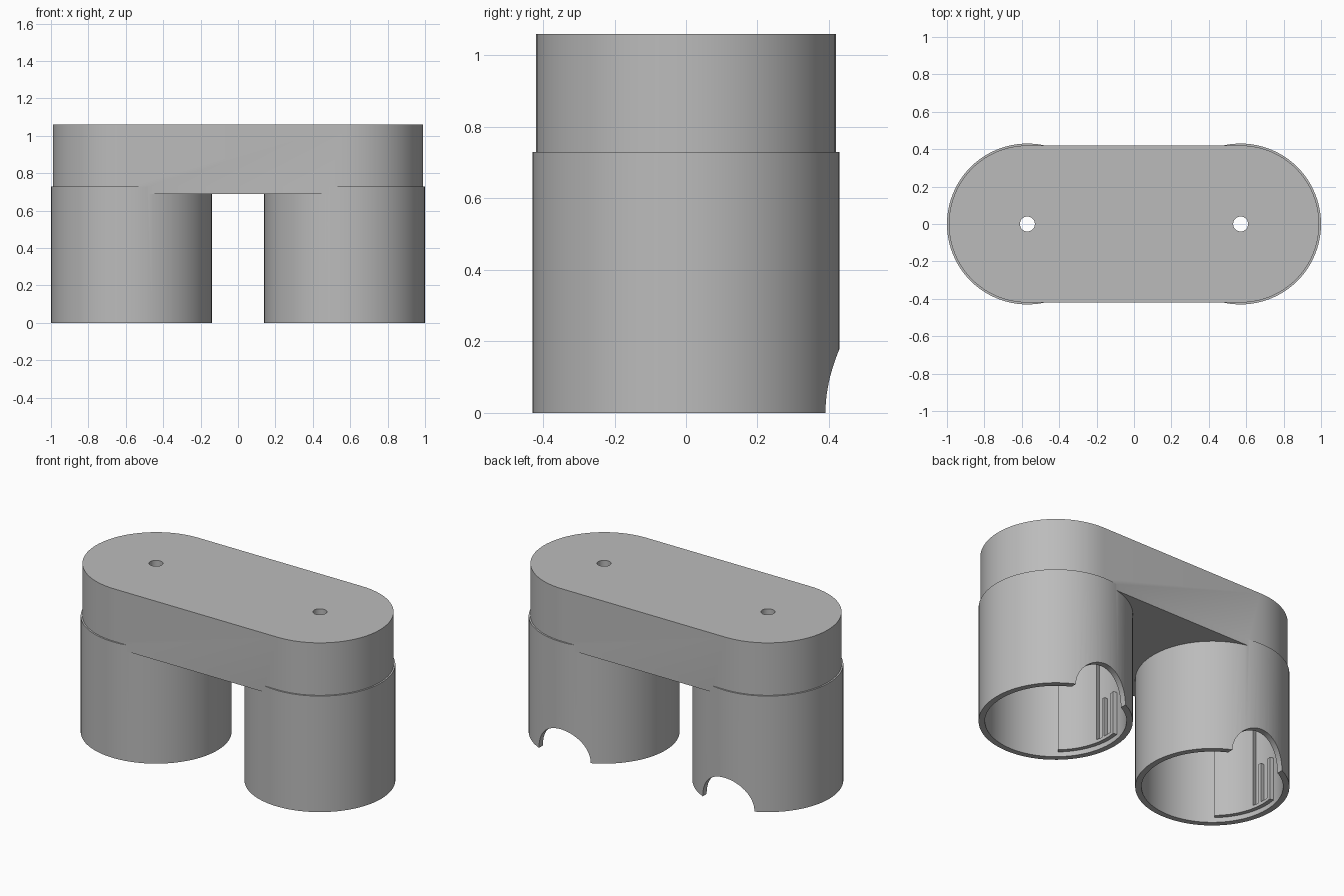
import bpy, bmesh
from math import cos, sin, pi, radians

if "Cube" in bpy.data.objects:
    bpy.data.objects.remove(bpy.data.objects["Cube"], do_unlink=True)

CX = 0.57          # cup centre offset
CUP_R, BODY_R, BORE_R = 0.43, 0.42, 0.395
CUP_TOP, BODY_LOW, TOP = 0.73, 0.69, 1.06

grey = bpy.data.materials.new("plain grey")
grey.use_nodes = True
tone = (0.5, 0.5, 0.5, 1)
grey.diffuse_color = tone
grey.node_tree.nodes["Principled BSDF"].inputs["Base Color"].default_value = tone


def arc(cx, cy, r, a0, a1, n):
    return [(cx + r * cos(a0 + (a1 - a0) * i / n),
             cy + r * sin(a0 + (a1 - a0) * i / n)) for i in range(n + 1)]


def add_prism(bm, outline, z0, z1):
    """Extrude a plan outline between two heights."""
    face = bm.faces.new([bm.verts.new((x, y, z0)) for x, y in outline])
    new = bmesh.ops.extrude_face_region(bm, geom=[face])["geom"]
    verts = [v for v in new if isinstance(v, bmesh.types.BMVert)]
    bmesh.ops.translate(bm, verts=verts, vec=(0, 0, z1 - z0))


def finish(name, bm):
    bmesh.ops.recalc_face_normals(bm, faces=bm.faces)
    mesh = bpy.data.meshes.new(name)
    bm.to_mesh(mesh)
    bm.free()
    obj = bpy.data.objects.new(name, mesh)
    mesh.materials.append(grey)
    bpy.context.collection.objects.link(obj)
    return obj


def prism(name, outline, z0, z1):
    bm = bmesh.new()
    add_prism(bm, outline, z0, z1)
    return finish(name, bm)


def disc(cx, r, n=96):
    return arc(cx, 0, r, 0, 2 * pi, n)[:-1]


def select(obj):
    bpy.ops.object.select_all(action="DESELECT")
    obj.select_set(True)
    bpy.context.view_layer.objects.active = obj


def combine(obj, tool, operation):
    select(obj)
    mod = obj.modifiers.new("join", "BOOLEAN")
    mod.operation, mod.solver, mod.object = operation, "EXACT", tool
    bpy.ops.object.modifier_apply(modifier=mod.name)
    bpy.data.objects.remove(tool, do_unlink=True)


# Rounded bridge body
stadium = arc(CX, 0, BODY_R, -pi / 2, pi / 2, 48) + arc(-CX, 0, BODY_R, pi / 2, 3 * pi / 2, 48)
housing = prism("housing", stadium, BODY_LOW, TOP)

for side in (-1, 1):
    cx = side * CX
    # Hollow cup, with a small screw hole through the roof
    combine(housing, prism("cup", disc(cx, CUP_R), 0, CUP_TOP), "UNION")
    combine(housing, prism("bore_cutter", disc(cx, BORE_R), -0.1, 0.7), "DIFFERENCE")
    combine(housing, prism("hole_cutter", disc(cx, 0.04, 32), 0.6, 1.2), "DIFFERENCE")
    # Semicircular cable notch in the back rim
    notch = prism("notch_cutter", disc(0, 0.18, 64), 0, 0.4)
    notch.rotation_euler = (-pi / 2, 0, 0)
    notch.location = (cx, 0.2, 0)
    bpy.context.view_layer.update()
    combine(housing, notch, "DIFFERENCE")

select(housing)
bpy.ops.object.shade_smooth_by_angle(angle=radians(30))

# Twist-lock pads inside each cup, in opposite pairs
# start angle, end angle, top height
PADS = ((12, 48, BODY_LOW + 0.01), (-6, 12, 0.05), (-10, -6, 0.3), (3, 6, 0.3))
for side, label in ((-1, "right"), (1, "left")):
    bm = bmesh.new()
    for turn in (0, 180):
        for a0, a1, top in PADS:
            a, b = radians(a0 + turn), radians(a1 + turn)
            outline = arc(side * CX, 0, 0.4, a, b, 12) + arc(side * CX, 0, 0.37, b, a, 12)
            add_prism(bm, outline, 0.03, top)
    pads = finish(label + "_lock_pads", bm)
    select(pads)
    bpy.ops.object.shade_smooth_by_angle(angle=radians(30))
